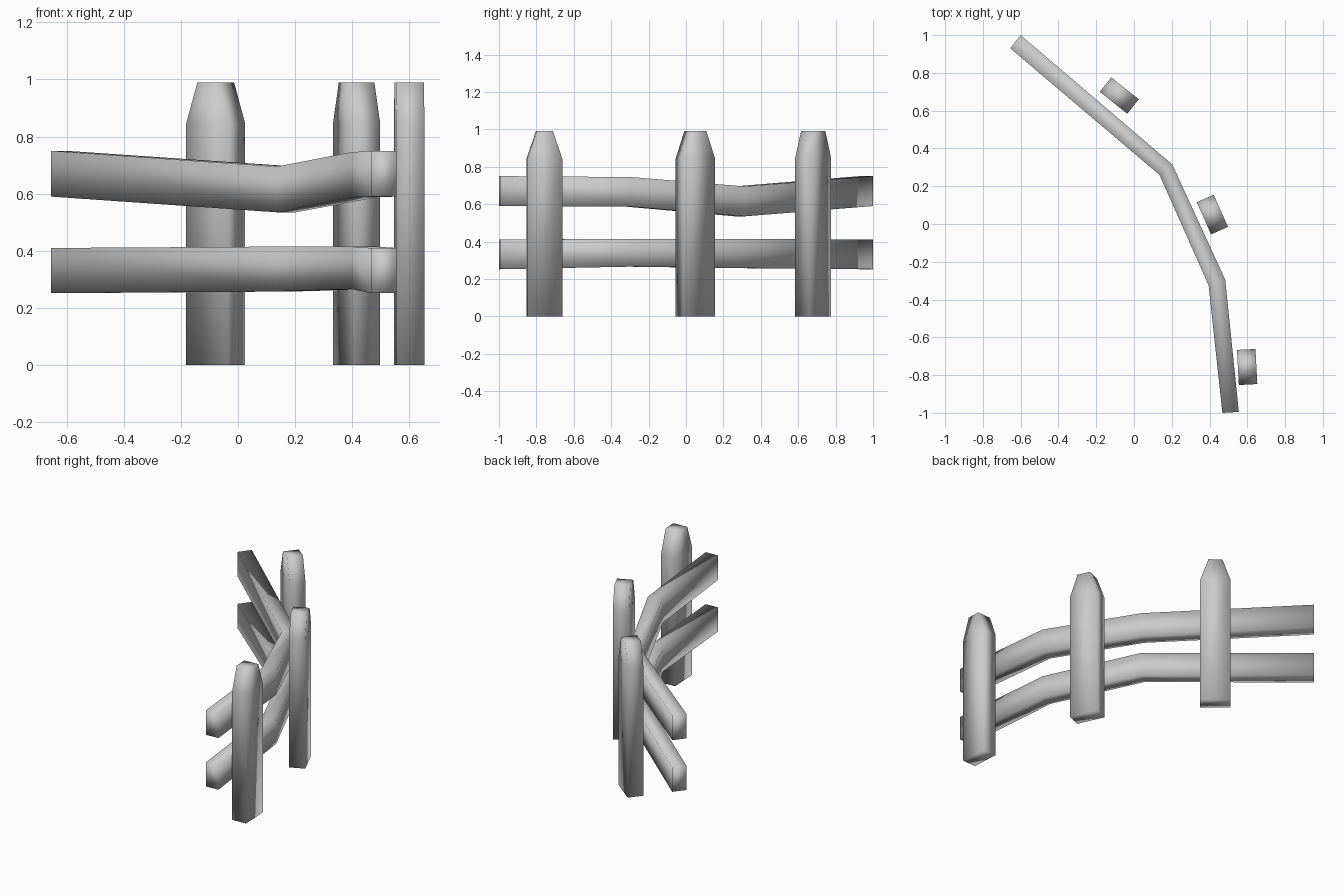
import bpy, bmesh
from math import radians
from mathutils import Matrix, Vector

cube = bpy.data.objects.get("Cube")
if cube:
    bpy.data.objects.remove(cube, do_unlink=True)

grey = bpy.data.materials.new("weathered_grey")
grey.use_nodes = True
colour = (0.6, 0.6, 0.6, 1)
grey.diffuse_color = colour
grey.node_tree.nodes["Principled BSDF"].inputs["Base Color"].default_value = colour


def loft(name, rings):
    """Join four-cornered rings into a closed, softly shaded board."""
    bm = bmesh.new()
    loops = [[bm.verts.new(p) for p in ring] for ring in rings]
    for a, b in zip(loops, loops[1:]):
        for i in range(4):
            j = (i + 1) % 4
            bm.faces.new((a[i], a[j], b[j], b[i]))
    bm.faces.new(loops[0][::-1])
    bm.faces.new(loops[-1])
    bmesh.ops.recalc_face_normals(bm, faces=bm.faces)
    for f in bm.faces:
        f.smooth = True
    mesh = bpy.data.meshes.new(name)
    bm.to_mesh(mesh)
    bm.free()
    mesh.materials.append(grey)
    obj = bpy.data.objects.new(name, mesh)
    bpy.context.collection.objects.link(obj)
    return obj


def picket(name, x, y, angle):
    """Upright board with a tapered top; angle turns its broad side."""
    place = Matrix.Translation((x, y, 0)) @ Matrix.Rotation(radians(angle), 4, "Z")
    half_depth = 0.049
    rings = []
    for z, half_width in ((0, 0.093), (0.845, 0.093), (0.99, 0.043)):
        rings.append([place @ Vector((sx * half_width, sy * half_depth, z))
                      for sx, sy in ((-1, -1), (1, -1), (1, 1), (-1, 1))])
    loft(name, rings)


def rail(name, heights):
    """Bent rail; inner and outer edges follow the curve of the fence."""
    inner = ((-0.655, 0.93), (0.135, 0.26), (0.395, -0.325), (0.468, -1))
    outer = ((-0.6, 1), (0.203, 0.315), (0.483, -0.295), (0.555, -0.995))
    rings = []
    for (ix, iy), (ox, oy), (low, high) in zip(inner, outer, heights):
        rings.append([(ix, iy, low), (ox, oy, low), (ox, oy, high), (ix, iy, high)])
    loft(name, rings)


# Pickets, from the back of the curve to the front
picket("back_picket", -0.078, 0.68, -38.5)
picket("middle_picket", 0.415, 0.05, -66)
picket("front_picket", 0.599, -0.757, -87)

# Rails: the upper one sags at the first bend
rail("upper_rail", ((0.59, 0.75), (0.535, 0.695), (0.587, 0.745), (0.59, 0.75)))
rail("lower_rail", ((0.252, 0.41), (0.258, 0.415), (0.266, 0.415), (0.252, 0.41)))
